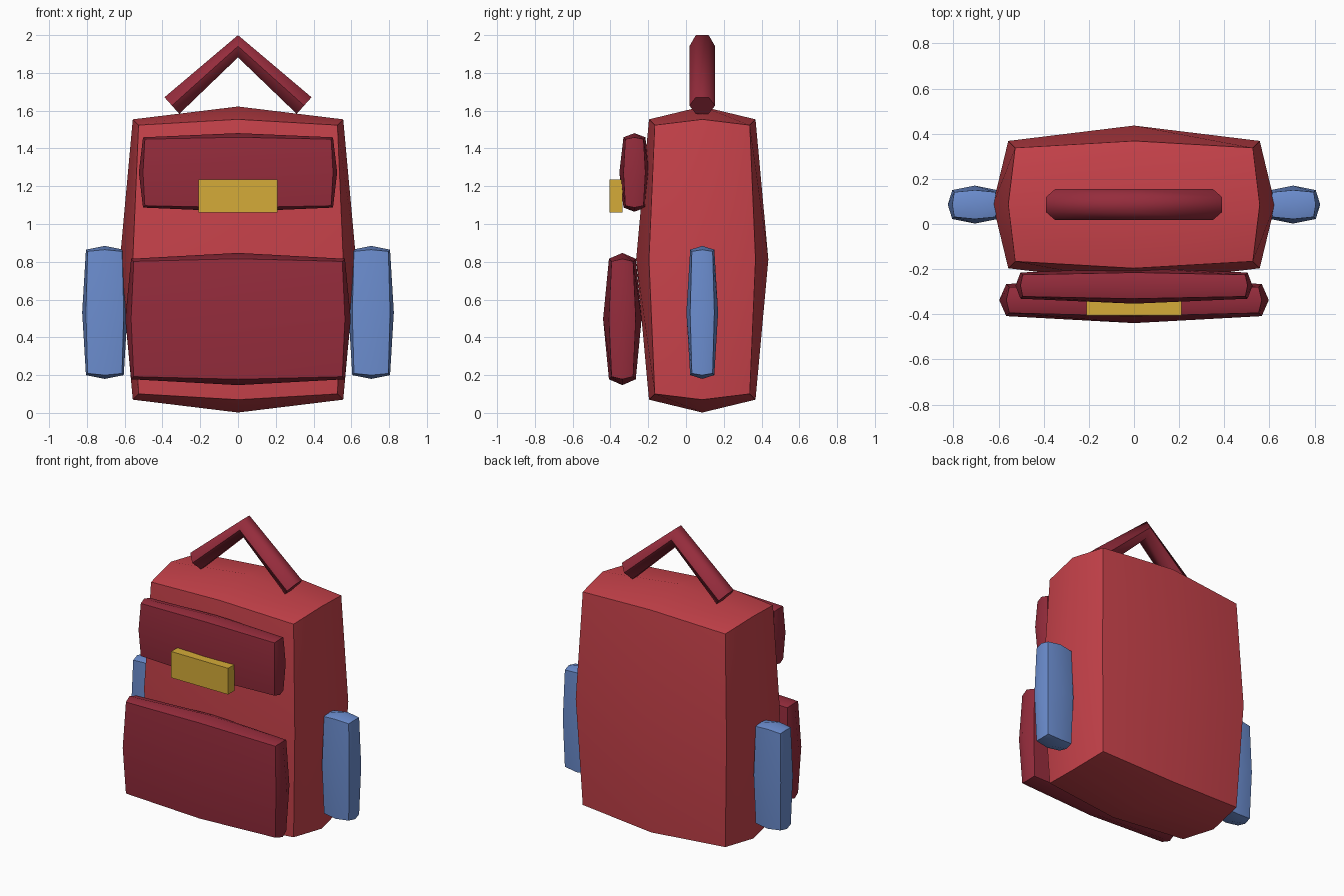
import bpy, bmesh, math
from mathutils import Vector

if "Cube" in bpy.data.objects:
    bpy.data.objects.remove(bpy.data.objects["Cube"])


def material(name, rgb):
    m = bpy.data.materials.new(name)
    m.diffuse_color = (*rgb, 1.0)
    m.use_nodes = True
    m.node_tree.nodes["Principled BSDF"].inputs["Base Color"].default_value = m.diffuse_color
    return m


RED = material("red_cloth", (0.58, 0.055, 0.07))
DARK = material("dark_red_cloth", (0.30, 0.025, 0.045))
BLUE = material("blue_cloth", (0.15, 0.27, 0.63))
GOLD = material("gold_metal", (0.66, 0.41, 0.04))


def finish(name, bm, mat, angle=None):
    bmesh.ops.recalc_face_normals(bm, faces=bm.faces)
    me = bpy.data.meshes.new(name)
    bm.to_mesh(me)
    bm.free()
    me.materials.append(mat)
    ob = bpy.data.objects.new(name, me)
    bpy.context.collection.objects.link(ob)
    if angle:
        bpy.ops.object.select_all(action='DESELECT')
        ob.select_set(True)
        bpy.context.view_layer.objects.active = ob
        bpy.ops.object.shade_smooth_by_angle(angle=math.radians(angle))
    return ob


def cushion(name, centre, half, drop, mat):
    """Box split 2x2 per side; edge middles and corners sit back from the face centres."""
    bm = bmesh.new()
    bmesh.ops.create_cube(bm, size=2)
    bmesh.ops.subdivide_edges(bm, edges=bm.edges[:], cuts=1, use_grid_fill=True)
    for v in bm.verts:
        signs = [round(c) for c in v.co]
        inset = (0, 0, drop, drop * 1.45)[sum(map(abs, signs))]
        v.co = [c + s * (h - inset) for c, s, h in zip(centre, signs, half)]
    return finish(name, bm, mat, 50)


# Main bag and front pockets
cushion("body", (0, 0.086, 0.812), (0.625, 0.35, 0.81), 0.068, RED)
cushion("lower_pocket", (0, -0.337, 0.497), (0.597, 0.102, 0.35), 0.031, DARK)
cushion("upper_pocket", (0, -0.273, 1.273), (0.525, 0.08, 0.208), 0.022, DARK)

# Side pockets
for side, label in ((-1, "left"), (1, "right")):
    cushion(label + "_side_pocket", (side * 0.705, 0.086, 0.532),
            (0.12, 0.084, 0.352), 0.02, BLUE)

# Buckle
bm = bmesh.new()
bmesh.ops.create_cube(bm, size=1)
for v in bm.verts:
    v.co = (v.co.x * 0.42, v.co.y * 0.07 - 0.37, v.co.z * 0.175 + 1.148)
finish("buckle", bm, GOLD)

# Handle: six-sided tube bent into a peak
bm = bmesh.new()
radius = 0.068
path = [Vector((-0.35, 0.086, 1.627)), Vector((0, 0.086, 1.941)), Vector((0.35, 0.086, 1.627))]
rings = []
for i, p in enumerate(path):
    t = (path[min(i + 1, 2)] - path[max(i - 1, 0)]).normalized()
    n = Vector((-t.z, 0, t.x))
    rings.append([bm.verts.new(p + radius * (Vector((0, math.cos(a), 0)) + n * math.sin(a)))
                  for a in (k * math.pi / 3 for k in range(6))])
for a, b in zip(rings, rings[1:]):
    for k in range(6):
        j = (k + 1) % 6
        bm.faces.new((a[k], a[j], b[j], b[k]))
bm.faces.new(rings[0])
bm.faces.new(rings[-1])
finish("handle", bm, DARK, 65)
